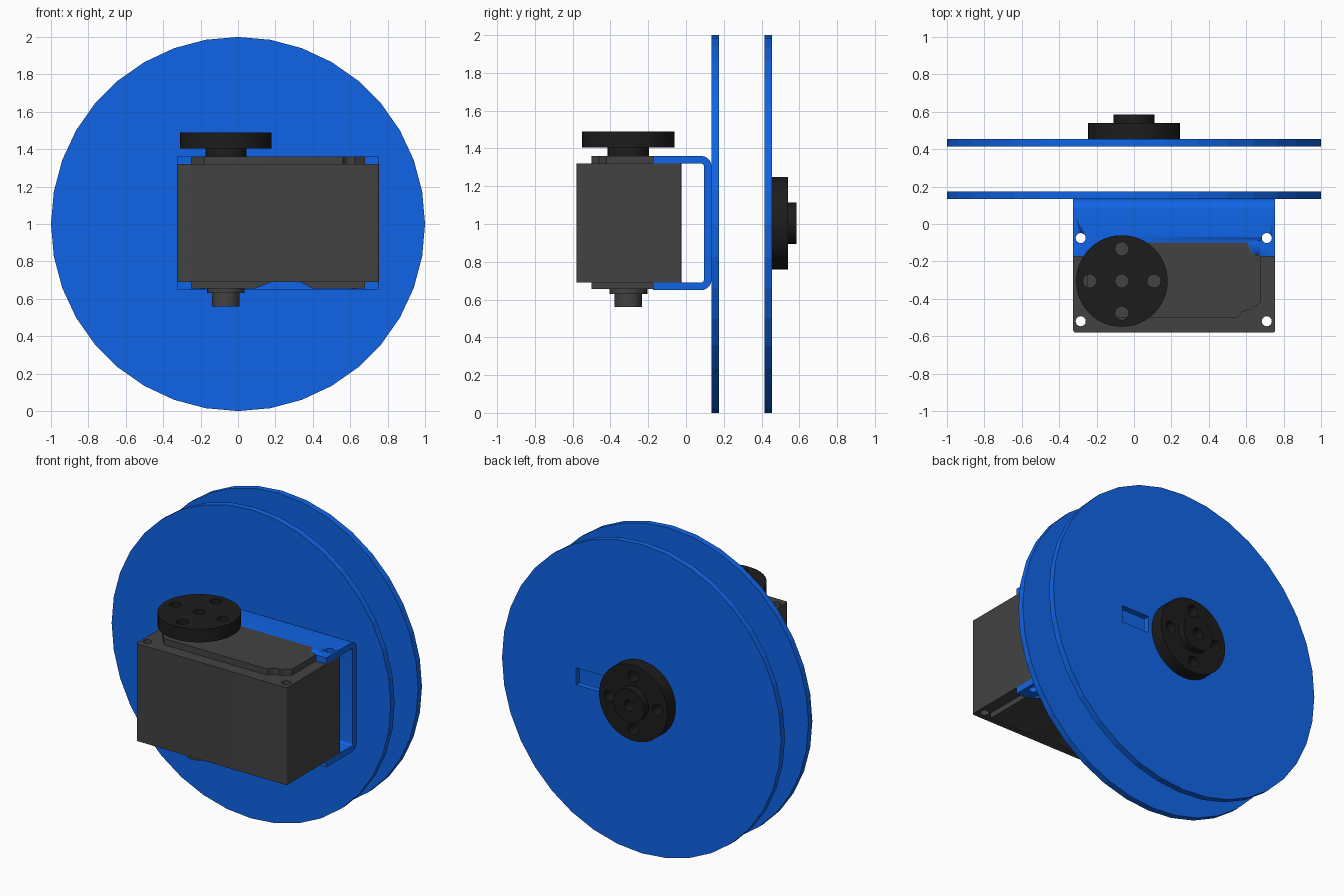
import bpy, bmesh
from math import sin, cos, pi

if "Cube" in bpy.data.objects:
    bpy.data.objects.remove(bpy.data.objects["Cube"])


def material(name, rgb):
    m = bpy.data.materials.new(name)
    m.diffuse_color = (*rgb, 1)
    m.use_nodes = True
    m.node_tree.nodes["Principled BSDF"].inputs["Base Color"].default_value = m.diffuse_color
    return m


BLUE = material("blue", (0.005, 0.13, 0.80))
GREY = material("dark_grey", (0.055, 0.055, 0.055))
BLACK = material("black", (0.012, 0.012, 0.012))

MAPS = {"z": lambda a, b, d: (a, b, d),    # outline in xy, thickness along z
        "y": lambda a, b, d: (a, d, b),    # outline in xz, thickness along y
        "x": lambda a, b, d: (d, a, b)}    # outline in yz, thickness along x


def circle(cx, cy, r, n=32):
    return [(cx + r * cos(2 * pi * i / n), cy + r * sin(2 * pi * i / n)) for i in range(n)]


def arc(cx, cy, r, a0, a1, n=6):
    return [(cx + r * cos((a0 + (a1 - a0) * i / n) * pi / 180),
             cy + r * sin((a0 + (a1 - a0) * i / n) * pi / 180)) for i in range(n + 1)]


def rect(x0, y0, x1, y1, r=0.0):
    if not r:
        return [(x0, y0), (x1, y0), (x1, y1), (x0, y1)]
    return (arc(x0 + r, y0 + r, r, 180, 270) + arc(x1 - r, y0 + r, r, 270, 360)
            + arc(x1 - r, y1 - r, r, 0, 90) + arc(x0 + r, y1 - r, r, 90, 180))


def slab(name, loops, d0, d1, axis, mat, smooth=True):
    """Extrude an outline (first loop) with holes (other loops) from d0 to d1."""
    cu = bpy.data.curves.new(name, "CURVE")
    cu.dimensions, cu.fill_mode, cu.extrude = "2D", "BOTH", abs(d1 - d0) / 2
    for loop in loops:
        sp = cu.splines.new("POLY")
        sp.points.add(len(loop) - 1)
        for p, (a, b) in zip(sp.points, loop):
            p.co = (a, b, 0, 1)
        sp.use_cyclic_u = True
    tmp = bpy.data.objects.new("tmp", cu)
    bpy.context.collection.objects.link(tmp)
    me = bpy.data.meshes.new_from_object(tmp.evaluated_get(bpy.context.evaluated_depsgraph_get()))
    bpy.data.objects.remove(tmp)
    bm = bmesh.new()
    bm.from_mesh(me)
    for v in bm.verts:
        v.co = MAPS[axis](v.co.x, v.co.y, v.co.z + (d0 + d1) / 2)
    bmesh.ops.remove_doubles(bm, verts=bm.verts, dist=1e-5)
    bmesh.ops.recalc_face_normals(bm, faces=bm.faces)
    bm.to_mesh(me)
    bm.free()
    me.name = name
    me.materials.clear()
    me.materials.append(mat)
    ob = bpy.data.objects.new(name, me)
    bpy.context.collection.objects.link(ob)
    bpy.ops.object.select_all(action="DESELECT")
    ob.select_set(True)
    bpy.context.view_layer.objects.active = ob
    if smooth:
        bpy.ops.object.shade_smooth_by_angle(angle=0.6)
    else:
        bpy.ops.object.shade_flat()
    return ob


# Two low-poly wheel discs, the back one with a cable slot
slab("front_disc", [circle(0, 1, 1, 36)], 0.135, 0.175, "y", BLUE, False)
slab("back_disc", [circle(0, 1, 1, 36), rect(0.27, 0.965, 0.47, 1.075)],
     0.415, 0.455, "y", BLUE, False)


# Horns: drilled disc plus a narrower boss
def horn(name, cx, cy, d0, d1, d2, axis):
    bores = [circle(cx + 0.172 * a, cy + 0.172 * b, 0.036, 16)
             for a, b in ((0, 0), (1, 0), (-1, 0), (0, 1), (0, -1))]
    slab(name + "_disc", [circle(cx, cy, 0.245, 48)] + bores, d0, d1, axis, BLACK)
    slab(name + "_boss", [circle(cx, cy, 0.11), bores[0]], d1, d2, axis, BLACK)


SX, SY = -0.065, -0.305          # servo shaft axis
horn("servo_horn", SX, SY, 1.49, 1.405, 1.36, "z")
horn("wheel_hub", 0, 1.005, 0.455, 0.54, 0.585, "y")

# Servo body with four corner screw holes
screws = [circle(x, y, 0.027, 16) for x in (-0.285, 0.71) for y in (-0.52, -0.075)]
slab("servo_body", [rect(-0.325, -0.58, 0.755, -0.025, 0.012)] + screws, 0.69, 1.32, "z", GREY)

# Raised top cover, corners relieved around the screws
cover = ([(-0.25, -0.42), (-0.18, -0.5), (0.55, -0.5)] + arc(0.61, -0.51, 0.05, 165, 75)
         + [(0.66, -0.43), (0.68, -0.42)] + arc(0.68, -0.1, 0.07, 270, 180)
         + [(-0.18, -0.1), (-0.25, -0.18)])
slab("servo_top_cover", [cover], 1.32, 1.36, "z", GREY)

# Bottom cover in two pads with sloped sides, leaving a cable channel
slab("bottom_pad_shaft", [[(-0.25, 0.69), (-0.25, 0.655), (0.09, 0.655), (0.18, 0.69)]],
     -0.5, -0.1, "y", GREY)
slab("bottom_pad_end", [[(0.33, 0.69), (0.4, 0.655), (0.68, 0.655), (0.68, 0.69)]],
     -0.5, -0.1, "y", GREY)
slab("idler_collar", [circle(SX, SY, 0.1)], 0.63, 0.655, "z", GREY)
slab("idler_pin", [circle(SX, SY, 0.073)], 0.56, 0.63, "z", GREY)

# U-shaped bracket profile, bent from sheet
y0, y1, z0, z1, t = -0.175, 0.135, 0.65, 1.36, 0.04
u = ([(y0, z0)] + arc(y1 - 0.055, z0 + 0.055, 0.055, 270, 360)
     + arc(y1 - 0.055, z1 - 0.055, 0.055, 0, 90) + [(y0, z1), (y0, z1 - t)]
     + arc(y1 - 0.055, z1 - 0.055, 0.015, 90, 0)
     + arc(y1 - 0.055, z0 + 0.055, 0.015, 0, -90) + [(y0, z0 + t)])
bracket = slab("servo_bracket", [u], -0.325, 0.755, "x", BLUE)

# Cut the bracket: rounded front notch between the ears, and screw holes
notch = ([(-0.25, -0.3), (0.68, -0.3)] + arc(0.68, -0.1, 0.07, 270, 180)
         + arc(-0.25, -0.1, 0.07, 0, -90))
for i, outline in enumerate([notch, screws[1], screws[3]]):
    cutter = slab(f"bracket_cutter_{i}", [outline], 0.5, 1.5, "z", BLUE)
    cutter.hide_render = True
    cutter.hide_set(True)
    mod = bracket.modifiers.new("cut", "BOOLEAN")
    mod.operation, mod.solver, mod.object = "DIFFERENCE", "EXACT", cutter
